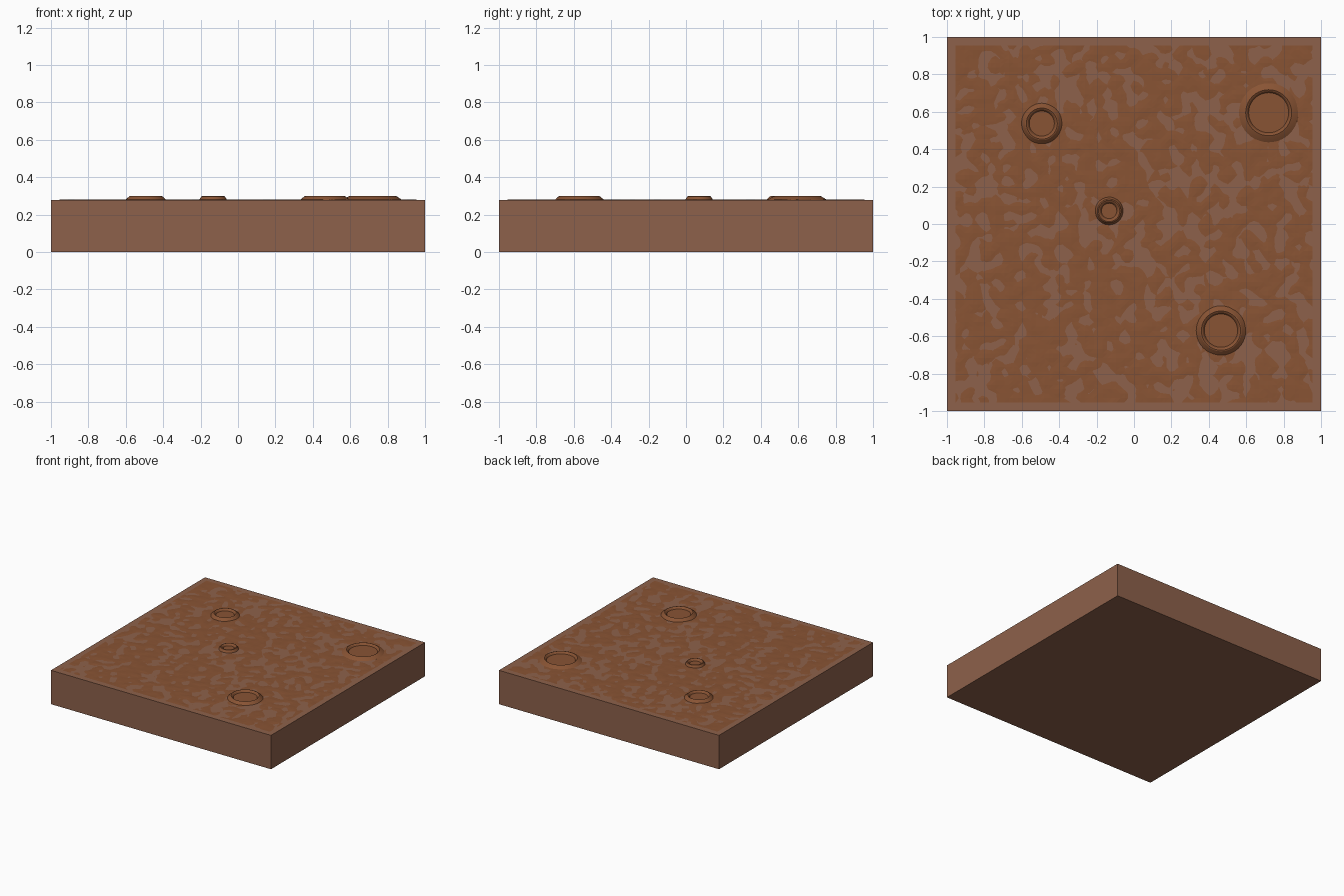
import bpy, bmesh, math
from mathutils import Vector, noise

if "Cube" in bpy.data.objects:
    bpy.data.objects.remove(bpy.data.objects["Cube"])

TOP = 0.278


def material(name, color):
    m = bpy.data.materials.new(name)
    m.diffuse_color = (*color, 1)
    m.use_nodes = True
    m.node_tree.nodes["Principled BSDF"].inputs["Base Color"].default_value = m.diffuse_color
    return m


def finish(bm, name, mat):
    bmesh.ops.recalc_face_normals(bm, faces=bm.faces)
    mesh = bpy.data.meshes.new(name)
    bm.to_mesh(mesh)
    bm.free()
    mesh.materials.append(mat)
    obj = bpy.data.objects.new(name, mesh)
    bpy.context.collection.objects.link(obj)
    return obj


rock = material("rock", (0.27, 0.12, 0.07))
soil = material("soil", (0.25, 0.088, 0.034))

# Slab
bm = bmesh.new()
bmesh.ops.create_cube(bm, size=1)
bmesh.ops.scale(bm, vec=(2, 2, TOP), verts=bm.verts)
bmesh.ops.translate(bm, vec=(0, 0, TOP / 2), verts=bm.verts)
finish(bm, "ground_slab", rock)

# Uneven soil sheet that dips in and out of the slab top
bm = bmesh.new()
bmesh.ops.create_grid(bm, x_segments=80, y_segments=80, size=0.955)
for v in bm.verts:
    n = noise.noise(Vector((v.co.x * 17, v.co.y * 17, 3.7)))
    v.co.z = TOP + 0.0004 + 0.003 * n
bmesh.ops.triangulate(bm, faces=bm.faces)
finish(bm, "uneven_soil", soil)


# Craters: sloped outer bank, narrow crest, steep inner wall, flat floor
def crater(name, x, y, base, crest, steps=40):
    profile = [(base, TOP - 0.004), (crest + 0.006, 0.297), (crest, 0.299),
               (crest - 0.008, 0.294), (crest - 0.016, 0.283)]
    bm = bmesh.new()
    rings = [[bm.verts.new((x + r * math.cos(2 * math.pi * i / steps),
                            y + r * math.sin(2 * math.pi * i / steps), z))
              for i in range(steps)] for r, z in profile]
    for a, b in zip(rings, rings[1:]):
        for i in range(steps):
            j = (i + 1) % steps
            bm.faces.new((a[i], a[j], b[j], b[i]))
    bm.faces.new(rings[-1])
    bm.faces.new(rings[0][::-1])
    obj = finish(bm, name, soil)
    bpy.context.view_layer.objects.active = obj
    obj.select_set(True)
    bpy.ops.object.shade_smooth_by_angle(angle=math.radians(20))
    obj.select_set(False)


crater("crater_large", 0.72, 0.595, 0.165, 0.123)
crater("crater_medium", 0.465, -0.57, 0.137, 0.105)
crater("crater_small", -0.493, 0.537, 0.113, 0.083)
crater("crater_tiny", -0.133, 0.07, 0.077, 0.057)
